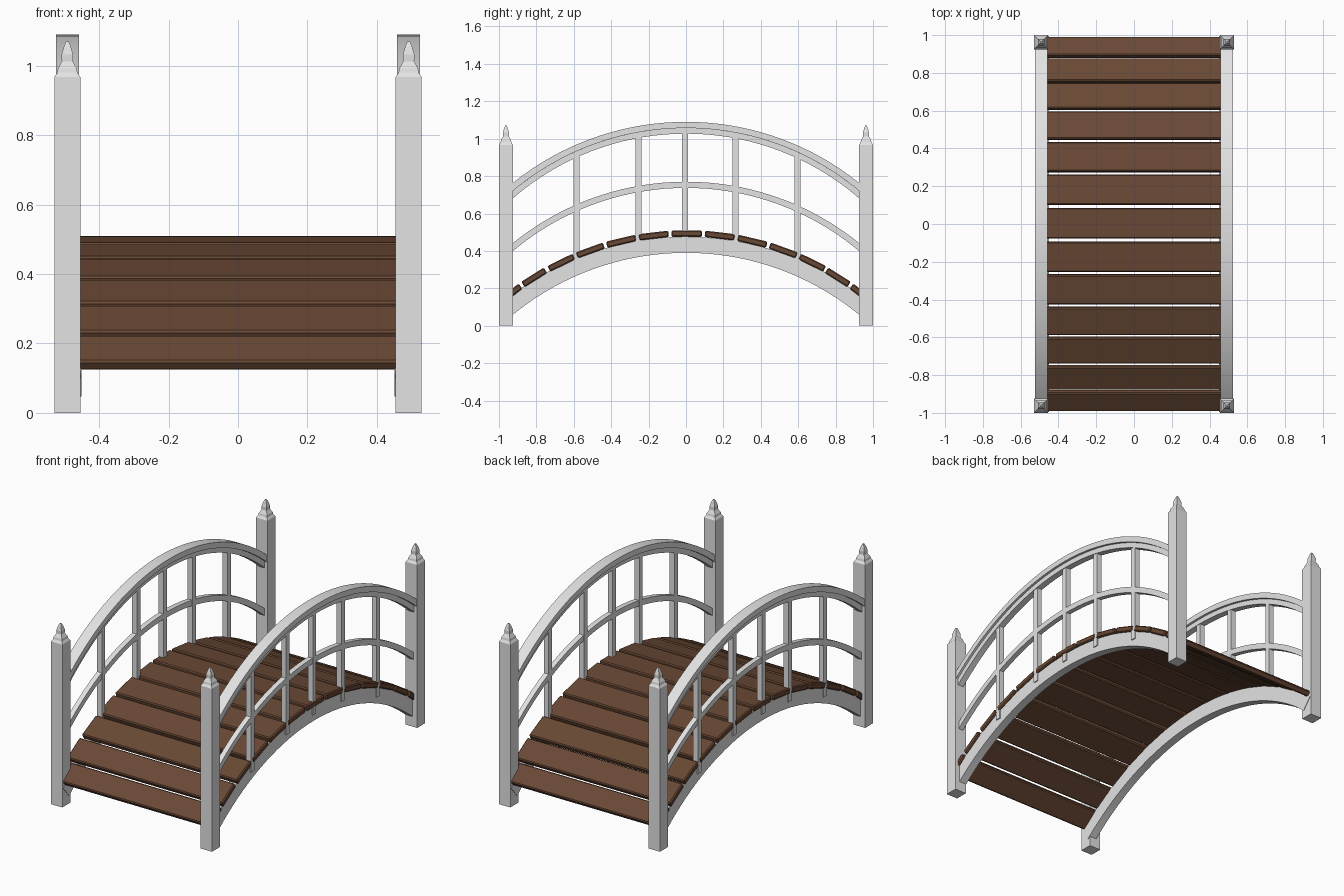
import bpy, bmesh, math
from mathutils import Matrix, Vector

cube = bpy.data.objects.get("Cube")
if cube:
    bpy.data.objects.remove(cube, do_unlink=True)


def material(name, rgb):
    m = bpy.data.materials.new(name)
    m.use_nodes = True
    m.diffuse_color = (*rgb, 1)
    bsdf = next(n for n in m.node_tree.nodes if n.type == 'BSDF_PRINCIPLED')
    bsdf.inputs["Base Color"].default_value = (*rgb, 1)
    bsdf.inputs["Roughness"].default_value = 0.8
    return m


PAINT = material("pale_grey_paint", (0.77, 0.77, 0.77))
WOOD = material("brown_wood", (0.141, 0.065, 0.035))


def finish(name, bm, mat, smooth=False):
    bmesh.ops.recalc_face_normals(bm, faces=bm.faces)
    me = bpy.data.meshes.new(name)
    bm.to_mesh(me)
    bm.free()
    ob = bpy.data.objects.new(name, me)
    bpy.context.collection.objects.link(ob)
    me.materials.append(mat)
    if smooth:
        bpy.ops.object.select_all(action='DESELECT')
        ob.select_set(True)
        bpy.context.view_layer.objects.active = ob
        bpy.ops.object.shade_smooth_by_angle(angle=math.radians(30))


def loft(bm, rings):
    """Skin a list of rings of points and cap both ends."""
    vs = [[bm.verts.new(p) for p in r] for r in rings]
    n = len(vs[0])
    for a, b in zip(vs, vs[1:]):
        for i in range(n):
            j = (i + 1) % n
            bm.faces.new((a[i], a[j], b[j], b[i]))
    bm.faces.new(vs[0])
    bm.faces.new(vs[-1][::-1])


def arc_beam(name, x0, x1, radius, top, depth, end, steps=36):
    """Arched beam of rectangular section; its top crests at height `top`."""
    centre = top - radius
    limit = math.asin(end / radius)
    rings = []
    for k in range(steps + 1):
        a = limit * (2 * k / steps - 1)
        rings.append([(x, r * math.sin(a), centre + r * math.cos(a))
                      for x, r in ((x0, radius - depth), (x1, radius - depth),
                                   (x1, radius), (x0, radius))])
    bm = bmesh.new()
    loft(bm, rings)
    finish(name, bm, PAINT, True)


def square(cx, cy, half, z):
    return [(cx + sx * half, cy + sy * half, z)
            for sx, sy in ((-1, -1), (1, -1), (1, 1), (-1, 1))]


DECK_R, DECK_TOP = 1.54, 0.51
STRINGER_R, STRINGER_TOP = 1.546, 0.476
RAIL_R, RAIL_TOP = 1.475, 1.09
POST_X, POST_Y = 0.4915, 0.9625

# Post outline: half width, height
POST = [(0.0375, 0), (0.0375, 0.967), (0.029, 0.98), (0.027, 0.992),
        (0.016, 1.012), (0.0165, 1.032), (0.01, 1.055), (0.004, 1.07)]

for side, s in (("left", 1), ("right", -1)):
    # Corner posts with stepped finials
    for end, e in (("front", -1), ("back", 1)):
        bm = bmesh.new()
        loft(bm, [square(s * POST_X, e * POST_Y, h, z) for h, z in POST])
        finish(f"{end}_{side}_post", bm, PAINT)

    # Stringer, middle rail and two-layer handrail
    arc_beam(f"{side}_stringer", s * 0.451, s * 0.5, STRINGER_R, STRINGER_TOP, 0.086, 0.995)
    arc_beam(f"{side}_middle_rail", s * 0.475, s * 0.505, 1.47, 0.77, 0.033, 0.965)
    arc_beam(f"{side}_handrail_cap", s * 0.458, s * 0.524, RAIL_R, RAIL_TOP, 0.033, 0.965)
    arc_beam(f"{side}_handrail_base", s * 0.472, s * 0.51, RAIL_R - 0.033,
             RAIL_TOP - 0.033, 0.03, 0.965)

    # Balusters from stringer to handrail
    for i, y in enumerate((-0.585, -0.255, -0.005, 0.265, 0.595)):
        low = STRINGER_TOP - STRINGER_R + math.sqrt(1.5 ** 2 - y * y)
        high = RAIL_TOP - RAIL_R + math.sqrt((RAIL_R - 0.045) ** 2 - y * y)
        bm = bmesh.new()
        loft(bm, [square(s * 0.49, y, 0.016, z) for z in (low, high)])
        finish(f"{side}_baluster_{i + 1}", bm, PAINT)

# Deck planks with chamfered edges, tangent to the arch
EDGES = [0.09, 0.267, 0.44, 0.602, 0.752, 0.887, 1.0]
BOUNDS = [-e for e in reversed(EDGES)] + EDGES
for i, (y0, y1) in enumerate(zip(BOUNDS, BOUNDS[1:])):
    ends = [Vector((0, y, DECK_TOP - DECK_R + math.sqrt(DECK_R ** 2 - y * y)))
            for y in (y0, y1)]
    mid = (ends[0] + ends[1]) / 2
    run = ends[1] - ends[0]
    tilt = Matrix.Rotation(math.atan2(run.z, run.y), 4, 'X')
    size = Matrix.Diagonal((1.02, run.length - 0.018, 0.034, 1))
    bm = bmesh.new()
    bmesh.ops.create_cube(bm, size=1, matrix=size)
    bmesh.ops.bevel(bm, geom=bm.edges[:], offset=0.006, segments=1,
                    profile=0.5, affect='EDGES')
    # The inner planks sit slightly towards the back
    shift = Vector((0, 0.004 if abs(mid.y) < 0.8 else 0, 0))
    bm.transform(Matrix.Translation(mid + shift) @ tilt
                 @ Matrix.Translation((0, 0, -0.015)))
    finish(f"deck_plank_{i + 1}", bm, WOOD)
